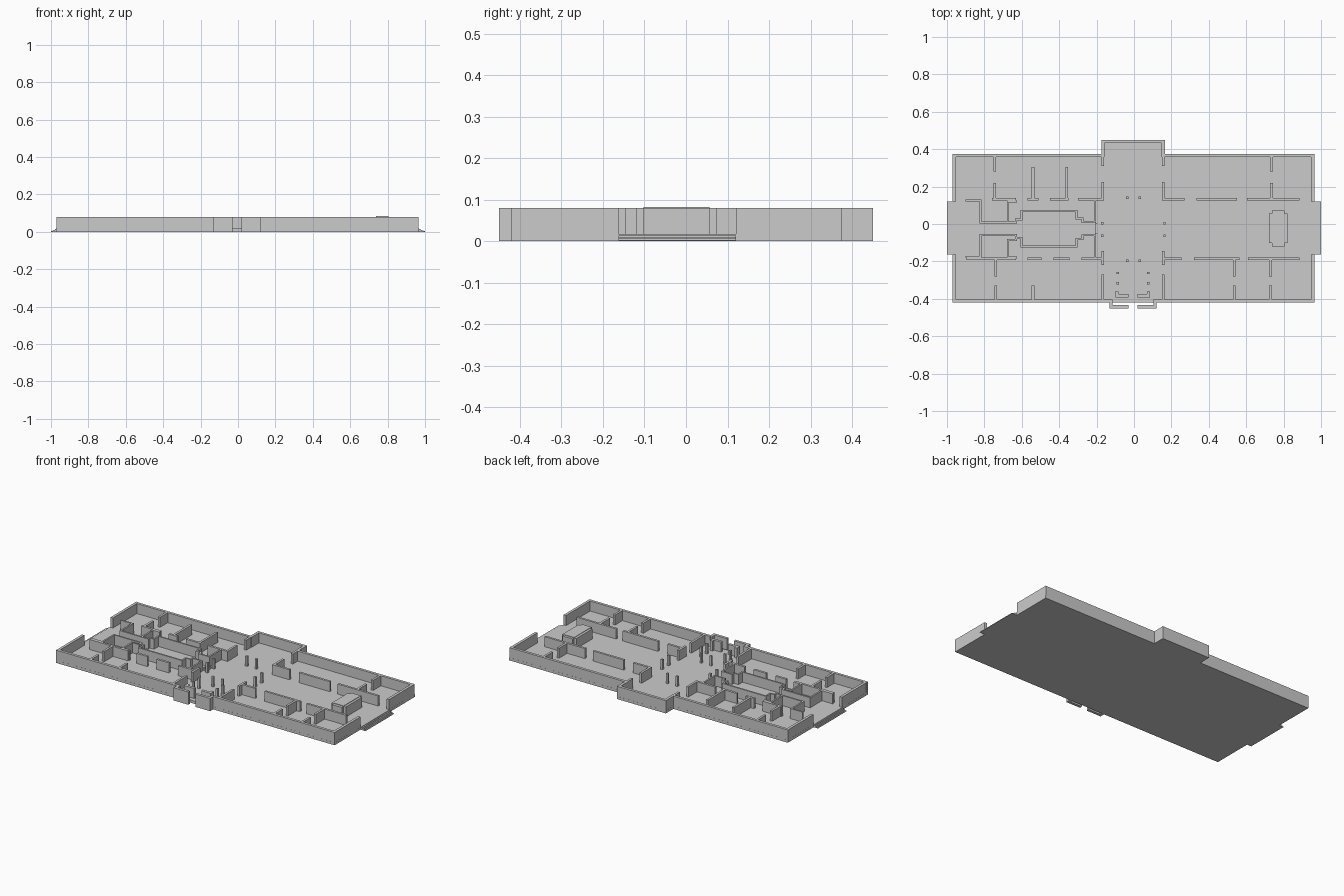
import bpy, bmesh

if "Cube" in bpy.data.objects:
    bpy.data.objects.remove(bpy.data.objects["Cube"])

H, F, T = 0.08, 0.017, 0.017     # wall height, floor level, wall thickness


def finish(name, bm):
    bmesh.ops.recalc_face_normals(bm, faces=bm.faces)
    me = bpy.data.meshes.new(name)
    bm.to_mesh(me)
    bm.free()
    ob = bpy.data.objects.new(name, me)
    bpy.context.collection.objects.link(ob)
    return ob


def boxes(name, rects, z0, z1):
    """One object out of boxes (x0, x1, y0, y1) sharing a height range."""
    bm = bmesh.new()
    for x0, x1, y0, y1 in rects:
        vs = bmesh.ops.create_cube(bm, size=1)["verts"]
        for v in vs:
            v.co = ((x0 + x1) / 2 + v.co.x * (x1 - x0),
                    (y0 + y1) / 2 + v.co.y * (y1 - y0),
                    (z0 + z1) / 2 + v.co.z * (z1 - z0))
    return finish(name, bm)


def across(y, spans, t=T):
    return [(a, b, y - t / 2, y + t / 2) for a, b in spans]


def along(x, spans, t=T):
    return [(x - t / 2, x + t / 2, a, b) for a, b in spans]


def path(pts, t=0.01):
    """Right-angled wall run through the points."""
    h = t / 2
    return [(min(a, c) - h, max(a, c) + h, min(b, d) - h, max(b, d) + h)
            for (a, b), (c, d) in zip(pts, pts[1:])]


def stairs(name, x_low, x_high, y0, y1, z0, z1, n):
    """Stepped profile in x/z, extruded along y."""
    d, r = (x_high - x_low) / n, (z1 - z0) / n
    prof = [(x_low, 0)]
    for i in range(n):
        prof += [(x_low + i * d, z0 + (i + 1) * r), (x_low + (i + 1) * d, z0 + (i + 1) * r)]
    prof.append((x_high, 0))
    bm = bmesh.new()
    f = bm.faces.new([bm.verts.new((x, y0, z)) for x, z in prof])
    ext = bmesh.ops.extrude_face_region(bm, geom=[f])["geom"]
    bmesh.ops.translate(bm, vec=(0, y1 - y0, 0),
                        verts=[g for g in ext if isinstance(g, bmesh.types.BMVert)])
    return finish(name, bm)


# floor slab with the rear bay: one outline, extruded
bm = bmesh.new()
outline = [(-0.97, -0.42), (0.965, -0.42), (0.965, 0.375), (0.165, 0.375),
           (0.165, 0.45), (-0.175, 0.45), (-0.175, 0.375), (-0.97, 0.375)]
face = bm.faces.new([bm.verts.new((x, y, 0)) for x, y in outline])
ext = bmesh.ops.extrude_face_region(bm, geom=[face])["geom"]
bmesh.ops.translate(bm, vec=(0, 0, F), verts=[g for g in ext if isinstance(g, bmesh.types.BMVert)])
finish("floor_slab", bm)

# outer walls, open at both ends and at the front entrance
outer = across(0.366, [(-0.97, -0.158), (0.148, 0.965)])
outer += across(-0.411, [(-0.97, -0.12), (0.115, 0.965)])
outer += across(0.441, [(-0.175, 0.165)])
outer += along(-0.166, [(0.36, 0.45)]) + along(0.156, [(0.36, 0.45)])
for x in (-0.961, 0.956):
    outer += along(x, [(-0.42, -0.163), (0.12, 0.375)])
boxes("outer_walls", outer, 0, H)

# entrance screens
porch = across(-0.442, [(-0.13, -0.03), (0.02, 0.12)])
porch += along(-0.123, [(-0.45, -0.405)]) + along(0.113, [(-0.45, -0.405)])
boxes("porch_walls", porch, 0, H)
boxes("lobby_screens", across(-0.384, [(-0.10, -0.03), (0.02, 0.085)])
      + along(-0.092, [(-0.39, -0.36)]) + along(0.077, [(-0.39, -0.36)]), F, H)

# corridor walls
corr = across(0.132, [(-0.76, -0.63), (-0.57, -0.51), (-0.45, -0.35), (-0.30, -0.16),
                      (0.155, 0.27), (0.335, 0.55), (0.605, 0.885)], 0.014)
corr += across(-0.186, [(-0.895, -0.63), (-0.57, -0.495), (-0.43, -0.345), (-0.28, -0.16),
                        (0.155, 0.255), (0.32, 0.565), (0.61, 0.885)], 0.014)
boxes("corridor_walls", corr, F, H)

# room dividers with door gaps
rooms = []
for x in (-0.745, 0.735):
    rooms += along(x, [(0.28, 0.36), (0.13, 0.22)], 0.014)
for x in (-0.54, -0.36):
    rooms += along(x, [(0.13, 0.305)], 0.014)
for x in (-0.74, 0.535, 0.73):
    rooms += along(x, [(-0.405, -0.33), (-0.28, -0.185)], 0.014)
rooms += along(-0.54, [(-0.405, -0.33)], 0.014)
for x in (-0.167, 0.157):
    rooms += along(x, [(0.31, 0.375), (0.125, 0.225), (-0.22, -0.145), (-0.41, -0.27)], 0.014)
boxes("room_dividers", rooms, F, H)

# central chamber in the left wing, mirrored about its own axis
half = [(-0.895, 0.125), (-0.82, 0.125), (-0.82, 0.008), (-0.63, 0.008), (-0.63, 0.025),
        (-0.602, 0.025), (-0.602, 0.07), (-0.307, 0.07), (-0.307, 0.03), (-0.275, 0.03),
        (-0.275, 0.01), (-0.21, 0.01)]
axis = -0.025
chamber = path(half) + path([(x, 2 * axis - y) for x, y in half])
chamber += path([(-0.63, 0.12), (-0.675, 0.12), (-0.675, 0.008)])
chamber += path([(-0.63, -0.18), (-0.675, -0.18), (-0.675, -0.085), (-0.63, -0.085)])
chamber += path([(-0.208, 0.13), (-0.208, 0.01)]) + path([(-0.208, -0.06), (-0.208, -0.186)])
boxes("chamber_walls", chamber, F, H)
stairs("chamber_steps", -0.182, -0.208, -0.053, 0.003, F, F + 0.015, 4)

# hall columns
cols = [(x, y) for x in (-0.037, 0.03) for y in (0.14, -0.196)]
cols += [(x, y) for x in (-0.17, 0.163) for y in (0.003, -0.062)]
cols += [(x, y) for x in (-0.087, 0.077) for y in (-0.262, -0.316)]
c = 0.0065
boxes("hall_columns", [(x - c, x + c, y - c, y + c) for x, y in cols], F, H)

# notched block in the right wing
boxes("block_body", [(0.722, 0.82, -0.102, 0.057), (0.737, 0.805, -0.12, 0.073)], F, 0.08)
boxes("block_cap", [(0.737, 0.805, -0.102, 0.057)], 0.08, 0.083)

# outside steps at both ends
stairs("left_steps", -1.0, -0.965, -0.163, 0.12, 0, F, 5)
stairs("right_steps", 1.0, 0.96, -0.163, 0.12, 0, F, 5)
